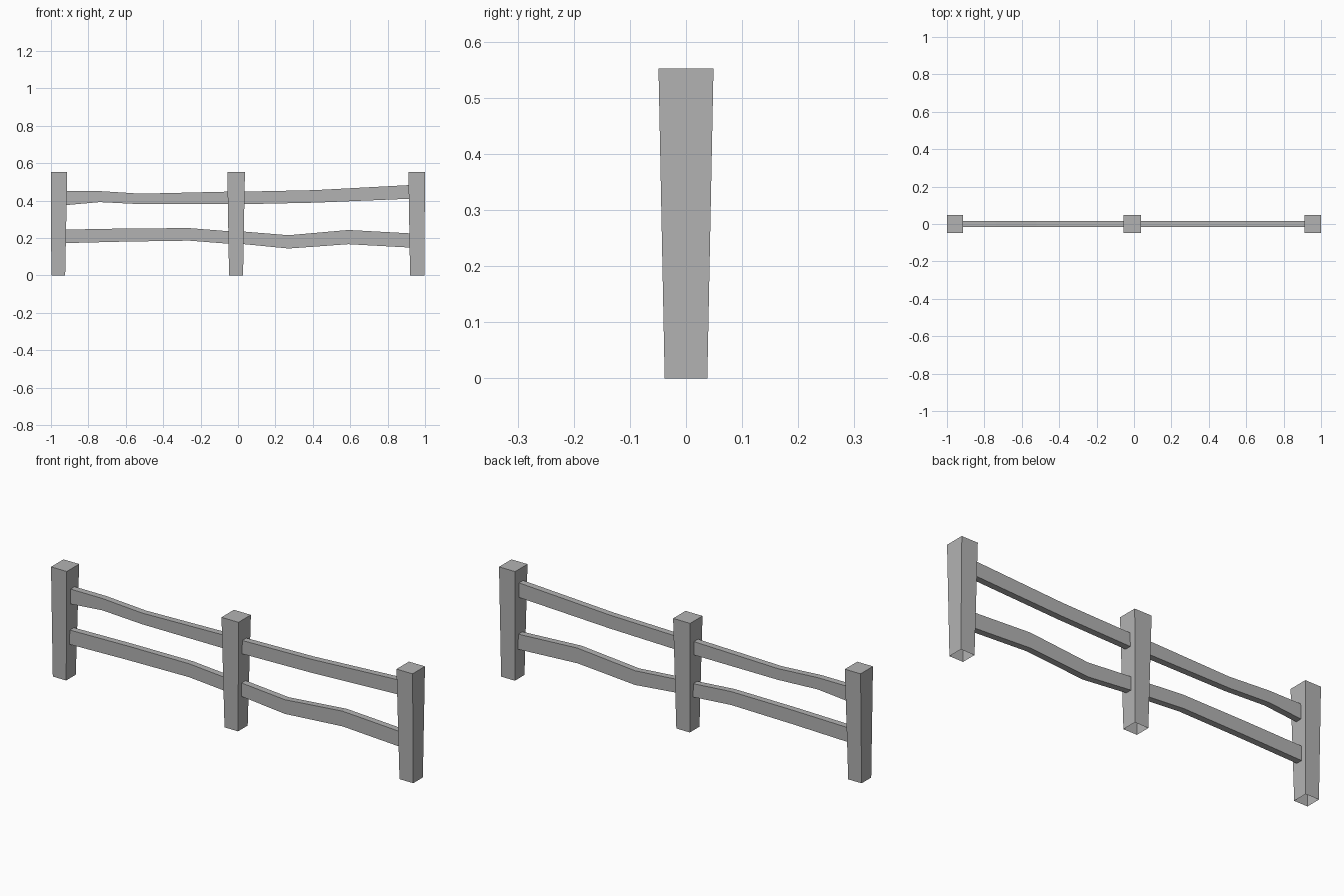
import bpy
import bmesh

cube = bpy.data.objects.get("Cube")
if cube:
    bpy.data.objects.remove(cube, do_unlink=True)

grey = bpy.data.materials.new("plain grey")
grey.use_nodes = True
color = (0.45, 0.45, 0.45, 1)
grey.diffuse_color = color
grey.node_tree.nodes["Principled BSDF"].inputs["Base Color"].default_value = color


def finish(name, bm):
    bmesh.ops.recalc_face_normals(bm, faces=bm.faces[:])
    mesh = bpy.data.meshes.new(name)
    bm.to_mesh(mesh)
    bm.free()
    mesh.materials.append(grey)
    bpy.context.collection.objects.link(bpy.data.objects.new(name, mesh))


def loft(name, rings, cap_start=True):
    """Join four-cornered rings into a beam with a closed far end."""
    bm = bmesh.new()
    loops = [[bm.verts.new(p) for p in ring] for ring in rings]
    for a, b in zip(loops, loops[1:]):
        for i in range(4):
            j = (i + 1) % 4
            bm.faces.new((a[i], a[j], b[j], b[i]))
    bm.faces.new(loops[-1])
    if cap_start:
        bm.faces.new(loops[0][::-1])
    finish(name, bm)


# Posts widen towards the top and are open underneath
def post(name, bottom, top, height=0.552):
    rings = []
    for (x0, x1), half, z in ((bottom, 0.038, 0), (top, 0.049, height)):
        rings.append([(x0, -half, z), (x1, -half, z), (x1, half, z), (x0, half, z)])
    loft(name, rings, cap_start=False)


post("right_post", (-0.998, -0.924), (-1.0, -0.913))
post("middle_post", (-0.048, 0.027), (-0.057, 0.037))
post("left_post", (0.92, 0.996), (0.911, 1.0))


# Rails are bent planks: each station is x, lower z, upper z
def rail(name, stations, half=0.016):
    loft(name, [[(x, -half, lo), (x, half, lo), (x, half, hi), (x, -half, hi)]
                for x, lo, hi in stations])


rail("upper_right_rail", [(-0.92, 0.376, 0.451), (-0.74, 0.392, 0.451),
                          (-0.52, 0.381, 0.437), (-0.05, 0.381, 0.448)])
rail("lower_right_rail", [(-0.92, 0.173, 0.245), (-0.6, 0.181, 0.251),
                          (-0.26, 0.186, 0.253), (-0.045, 0.169, 0.236)])
rail("upper_left_rail", [(0.028, 0.381, 0.448), (0.41, 0.389, 0.456),
                         (0.917, 0.41, 0.483)])
rail("lower_left_rail", [(0.025, 0.168, 0.235), (0.27, 0.144, 0.215),
                         (0.59, 0.167, 0.243), (0.92, 0.149, 0.225)])
